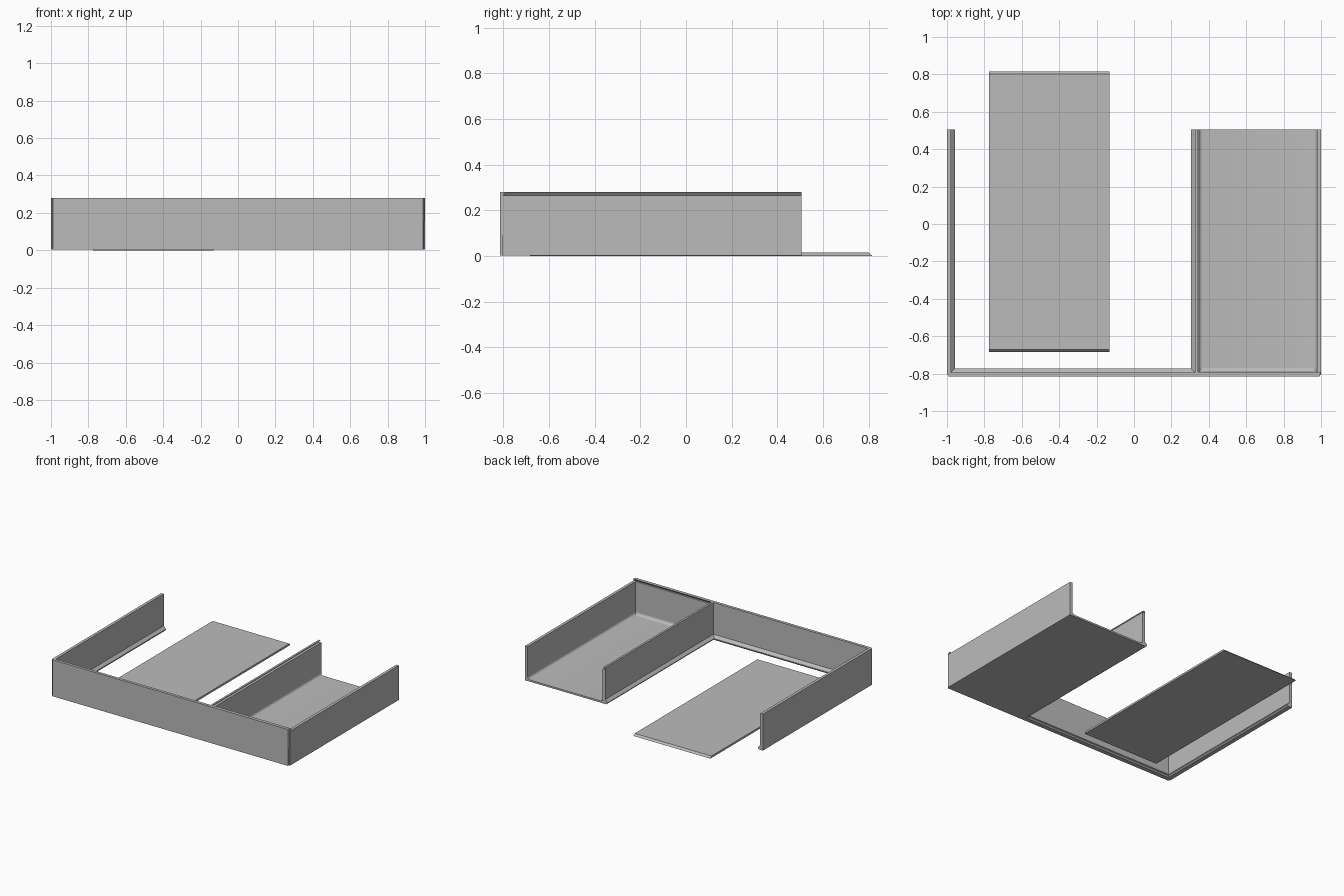
import bpy, bmesh, math

cube = bpy.data.objects.get("Cube")
if cube:
    bpy.data.objects.remove(cube, do_unlink=True)

grey = bpy.data.materials.new("plain grey")
grey.use_nodes = True
colour = (0.5, 0.5, 0.5, 1)
grey.diffuse_color = colour
grey.node_tree.nodes["Principled BSDF"].inputs["Base Color"].default_value = colour

FRONT, BACK, TOP, RIM = -0.815, 0.505, 0.28, 0.265
BASE, FLOOR, WALL = 0.003, 0.016, 0.022
INNER = FRONT + WALL


def extrude(name, profile, start, end, place, smooth=False):
    """Sweep a closed 2D profile between two stations along one axis."""
    bm = bmesh.new()
    rings = [[bm.verts.new(place(a, b, t)) for a, b in profile] for t in (start, end)]
    bm.faces.new(rings[0])
    bm.faces.new(rings[1][::-1])
    n = len(profile)
    for i in range(n):
        j = (i + 1) % n
        bm.faces.new((rings[0][j], rings[0][i], rings[1][i], rings[1][j]))
    bmesh.ops.recalc_face_normals(bm, faces=bm.faces)
    mesh = bpy.data.meshes.new(name)
    bm.to_mesh(mesh)
    bm.free()
    mesh.materials.append(grey)
    obj = bpy.data.objects.new(name, mesh)
    bpy.context.collection.objects.link(obj)
    if smooth:
        bpy.ops.object.select_all(action="DESELECT")
        obj.select_set(True)
        bpy.context.view_layer.objects.active = obj
        bpy.ops.object.shade_smooth_by_angle(angle=math.radians(35))
    return obj


def along_y(a, b, t):
    return (a, t, b)


def along_x(a, b, t):
    return (t, a, b)


def front_place(a, b, t):
    # outer vertical corners are slightly chamfered
    return (t * 0.99 if a == FRONT and abs(t) == 1 else t, a, b)


def arc(cx, cz, r, start, end, steps=5):
    return [(cx + r * math.cos(math.radians(start + (end - start) * i / steps)),
             cz + r * math.sin(math.radians(start + (end - start) * i / steps)))
            for i in range(steps + 1)]


def foot(wall, side):
    """Sloped ledge at the bottom of a wall, read from the top down."""
    tip = wall + side * 0.02
    return [(wall, 0.038), (tip, 0.018), (tip, 0.012), (tip - side * 0.009, BASE)]


# Right side wall of the open bay
extrude("right_side_wall", [(-1, BASE), (-1, TOP), (-1 + WALL, TOP)] + foot(-1 + WALL, 1),
        FRONT + 0.01, BACK, along_y)

# Front wall: plain with a ledge in the bay, undercut lid groove over the tray
extrude("front_wall_bay", [(FRONT, BASE), (FRONT, TOP), (INNER, TOP)] + foot(INNER, 1),
        -1, 0.33, front_place)
extrude("front_wall_tray",
        [(FRONT, BASE), (FRONT, TOP), (INNER + 0.003, TOP), (INNER - 0.01, RIM),
         (INNER + 0.003, RIM), (INNER + 0.003, BASE)],
        0.33, 1, front_place)

# Tray: floor, divider with lid groove, and lower outer wall, with rounded inside corners
r = 0.02
left_in, right_in = 0.347, 1 - WALL
tray = [(0.316, BASE), (1, BASE), (1, RIM), (right_in, RIM)]
tray += arc(right_in - r, FLOOR + r, r, 0, -90)
tray += arc(left_in + r, FLOOR + r, r, 270, 180)
tray += [(left_in, RIM), (0.328, RIM), (0.341, TOP), (0.325, TOP)]
tray += foot(0.325, -1)[:-1]
extrude("tray", tray, FRONT + 0.01, BACK, along_y, True)

# Rounded inside corner where the tray floor meets the front wall
y = INNER + 0.003
fillet = [(y, FLOOR)] + arc(y + r, FLOOR + r, r, 180, 270)
extrude("tray_front_fillet", fillet, left_in, right_in, along_x, True)

# Loose sliding lid with bevelled ends
extrude("sliding_lid", [(-0.685, 0), (0.815, 0), (0.802, 0.015), (-0.672, 0.015)],
        -0.775, -0.13, along_x)
